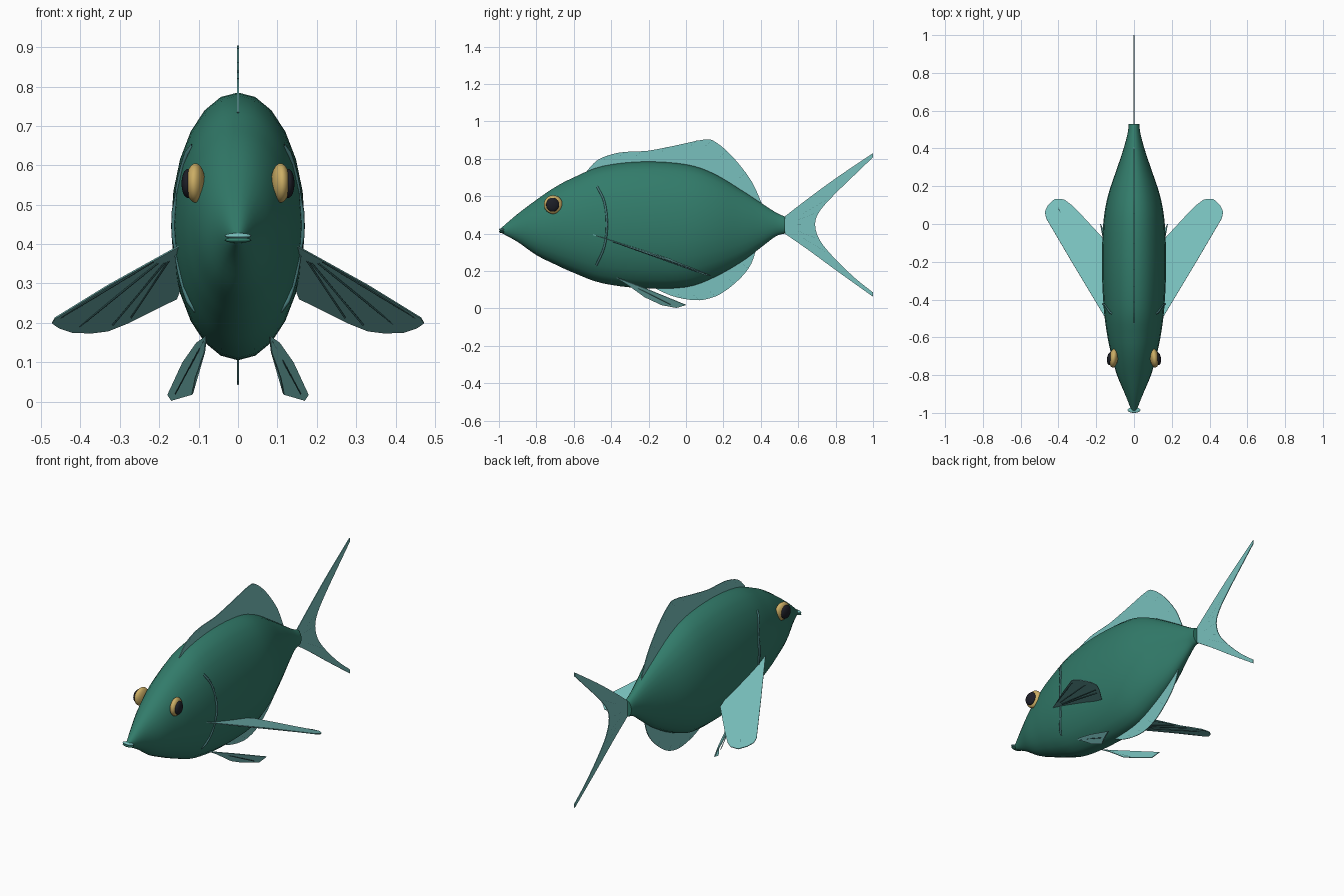
import bpy, bmesh, math
from mathutils import Vector

cube = bpy.data.objects.get("Cube")
if cube:
    bpy.data.objects.remove(cube, do_unlink=True)


def material(name, rgb):
    m = bpy.data.materials.new(name)
    m.use_nodes = True
    m.diffuse_color = (*rgb, 1)
    bsdf = m.node_tree.nodes["Principled BSDF"]
    bsdf.inputs["Base Color"].default_value = (*rgb, 1)
    bsdf.inputs["Roughness"].default_value = 0.6
    return m


GREEN = material("deep green", (0.032, 0.20, 0.145))
TEAL = material("pale teal", (0.19, 0.53, 0.51))
RAY = material("dark teal", (0.06, 0.19, 0.19))
GOLD = material("gold", (0.60, 0.42, 0.13))
BLACK = material("pupil black", (0.012, 0.013, 0.02))


def spline(points, steps):
    """Catmull-Rom interpolation through points of any dimension."""
    pts = [Vector(p) for p in points]
    out = []
    for i in range(len(pts) - 1):
        b, c = pts[i], pts[i + 1]
        a = pts[i - 1] if i else 2 * b - c
        d = pts[i + 2] if i + 2 < len(pts) else 2 * c - b
        for s in range(steps):
            t = s / steps
            out.append(0.5 * (2 * b + (c - a) * t + (2 * a - 5 * b + 4 * c - d) * t ** 2
                              + (3 * b - a - 3 * c + d) * t ** 3))
    return out + [pts[-1]]


def mesh_object(name, verts, faces, mat, smooth=False):
    me = bpy.data.meshes.new(name)
    me.from_pydata([tuple(v) for v in verts], [], faces)
    bm = bmesh.new()
    bm.from_mesh(me)
    bmesh.ops.recalc_face_normals(bm, faces=bm.faces)
    bm.to_mesh(me)
    bm.free()
    me.materials.append(mat)
    for p in me.polygons:
        p.use_smooth = smooth
    ob = bpy.data.objects.new(name, me)
    bpy.context.collection.objects.link(ob)
    return ob


def fin(name, outline, thickness=0.004):
    """Thin plate from a closed outline."""
    ob = mesh_object(name, outline, [list(range(len(outline)))], TEAL)
    mod = ob.modifiers.new("thickness", "SOLIDIFY")
    mod.thickness, mod.offset = thickness, 0
    return ob


def lines(name, paths, radius, mat):
    cu = bpy.data.curves.new(name, "CURVE")
    cu.dimensions = "3D"
    cu.bevel_depth, cu.bevel_resolution = radius, 1
    for path in paths:
        sp = cu.splines.new("POLY")
        sp.points.add(len(path) - 1)
        for p, co in zip(sp.points, path):
            p.co = (*co, 1)
    cu.materials.append(mat)
    ob = bpy.data.objects.new(name, cu)
    bpy.context.collection.objects.link(ob)
    return ob


def ellipsoid(name, loc, radii, mat, turn=0):
    bpy.ops.mesh.primitive_uv_sphere_add(segments=24, ring_count=16, location=loc,
                                         rotation=(0, 0, turn))
    ob = bpy.context.object
    ob.name, ob.scale = name, radii
    ob.data.materials.append(mat)
    bpy.ops.object.shade_smooth()
    return ob


# Body: elliptical sections given as y, top, bottom, half width
sections = [(-0.99, .428, .405, .012), (-.9, .505, .355, .048), (-.8, .58, .285, .09),
            (-.7, .648, .235, .118), (-.6, .70, .19, .14), (-.45, .76, .135, .16),
            (-.23, .785, .107, .17), (0, .77, .113, .163), (.15, .72, .165, .138),
            (.3, .63, .25, .088), (.4, .565, .325, .055), (.48, .513, .385, .034),
            (.53, .49, .40, .028)]
SIDES = 24
rings = [(s[0], s[1], s[2], s[3]) for s in spline(sections, 4)]
verts, faces = [], []
for y, top, low, w in rings:
    for k in range(SIDES):
        a = math.tau * k / SIDES
        verts.append((w * math.sin(a), y, (top + low) / 2 + (top - low) / 2 * math.cos(a)))
for r in range(len(rings) - 1):
    for k in range(SIDES):
        n = (k + 1) % SIDES
        faces.append([r * SIDES + k, r * SIDES + n, (r + 1) * SIDES + n, (r + 1) * SIDES + k])
faces += [list(range(SIDES)), [len(verts) - 1 - k for k in range(SIDES)]]
body = mesh_object("body", verts, faces, GREEN, True)
body.select_set(True)
bpy.context.view_layer.objects.active = body
bpy.ops.object.shade_smooth_by_angle(angle=math.radians(40))


def body_at(y):
    return min(rings, key=lambda s: abs(s[0] - y))


def skin_x(y, z):
    _, top, low, w = body_at(y)
    t = (z - (top + low) / 2) / ((top - low) / 2)
    return w * math.sqrt(max(0, 1 - t * t))


def flat(points):
    return [(0, p[0], p[1]) for p in points]


# Dorsal and anal fins: free edge closed by a line sunk into the body
dorsal = spline([(-.53, .735), (-.47, .795), (-.38, .828), (-.3, .838), (-.2, .843), (-.05, .872),
                 (.1, .903), (.16, .888), (.25, .81), (.35, .68), (.41, .55)], 3)
anal = spline([(-.18, .115), (-.08, .068), (.02, .046), (.1, .047), (.19, .08),
               (.29, .16), (.35, .24), (.38, .335)], 3)
for name, edge, sign in (("dorsal_fin", dorsal, 1), ("anal_fin", anal, -1)):
    root = []
    for p in reversed(edge):
        _, top, low, _ = body_at(p[0])
        root.append((p[0] - 0.01, (top if sign > 0 else low) - sign * 0.02))
    fin(name, flat(edge) + flat(root[1:-1]))
    rays = [flat([p, Vector(p).lerp(Vector((p[0] - .06, p[1] - sign * .05)), .6)])
            for p in edge[5:-3:3]]
    lines(name + "_rays", rays, 0.0022, RAY)

# Forked tail fin
upper = spline([(.52, .485), (.65, .585), (.8, .695), (1.0, .83)], 3)
fork = spline([(1.0, .808), (.9, .712), (.79, .605), (.715, .52), (.69, .45),
               (.715, .365), (.79, .272), (.9, .165), (1.0, .085)], 3)
lower = spline([(1.0, .062), (.8, .205), (.65, .315), (.52, .405)], 3)
fin("tail_fin", flat(upper + fork + lower))
lines("tail_rays", [flat([Vector((.55, .445 + (p[1] - .45) * .12)).lerp(p, .3),
                          Vector((.55, .445)).lerp(p, .85)]) for p in fork[6:-5:3]], 0.0022, RAY)

# Paired parts
pectoral = [(.15, -.50, .395), (.33, -.20, .295), (.465, .03, .212), (.472, .065, .2),
            (.455, .1, .188), (.42, .132, .176), (.37, .13, .175), (.33, .1, .18),
            (.28, .05, .2), (.155, -.085, .262), (.14, -.2, .30)]
pelvic = [(.08, -.38, .168), (.105, -.33, .15), (.14, -.2, .1), (.178, 0, .018),
          (.168, -.05, .003), (.116, -.13, .018), (.109, -.22, .06), (.085, -.31, .125)]
gill = spline([(-.475, .65), (-.437, .57), (-.423, .45), (-.437, .33), (-.48, .23)], 4)
for side, s in (("left", 1), ("right", -1)):
    def flip(points):
        return [Vector((s * p[0], p[1], p[2])) for p in points]

    pec, pel = flip(pectoral), flip(pelvic)
    fin(side + "_pectoral_fin", pec)
    lines(side + "_pectoral_rays",
          [[pec[0].lerp(pec[k], .2), pec[0].lerp(pec[k], .93)] for k in (3, 5, 7, 8)], 0.0025, RAY)
    fin(side + "_pelvic_fin", pel)
    lines(side + "_pelvic_rays", [[pel[0], pel[0].lerp(pel[4], .9)]], 0.002, RAY)
    lines(side + "_gill_ridge", [flip([(skin_x(*p), p[0], p[1]) for p in gill])], 0.006, RAY)
    ellipsoid(side + "_eye", (s * .108, -.71, .555), (.024, .05, .05), GOLD, s * .12)
    ellipsoid(side + "_pupil", (s * .127, -.713, .554), (.016, .035, .037), BLACK, s * .12)

# Lips
for name, z in (("upper_lip", .421), ("lower_lip", .410)):
    ellipsoid(name, (0, -.985, z), (.034, .015, .007), TEAL if z > .415 else GREEN)
